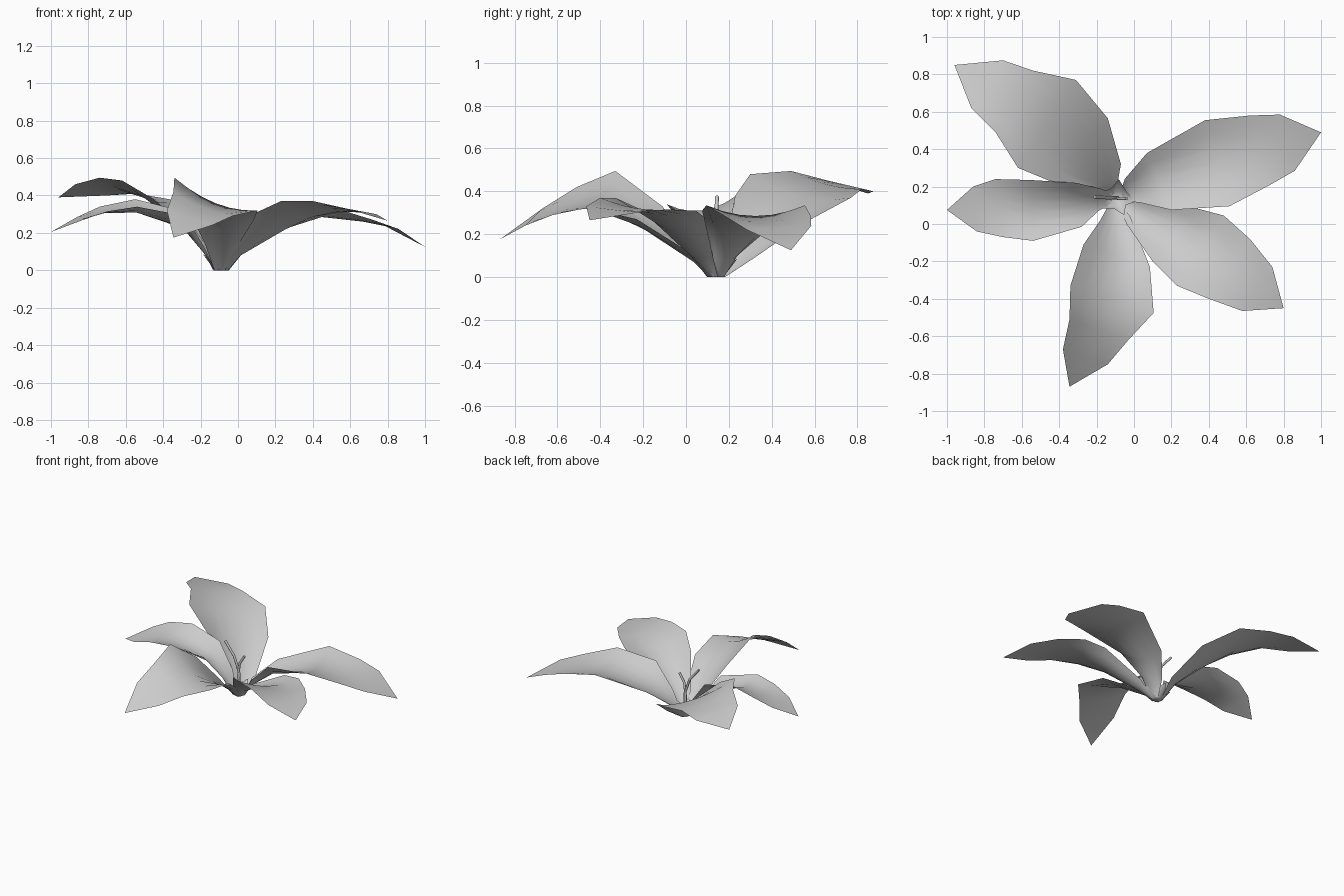
import bpy, math
from mathutils import Vector

CENTRE = Vector((-0.09, 0.14, 0))
SAG = (0.05, 0.08, 0.05, 0.02, 0.0)   # midrib depth below the edges, base to tip
SEG = 6


def add_mesh(name, verts, faces, smooth=True):
    me = bpy.data.meshes.new(name)
    me.from_pydata(verts, [], faces)
    for p in me.polygons:
        p.use_smooth = smooth
    ob = bpy.data.objects.new(name, me)
    bpy.context.collection.objects.link(ob)
    return ob


def petal(name, rows, tip):
    """Channelled sheet lofted between paired edge points, closing at a tip."""
    tip = Vector(tip)
    d = Vector((tip.x - CENTRE.x, tip.y - CENTRE.y, 0)).normalized()
    side = Vector((-d.y, d.x, 0))
    pairs = [(CENTRE + d * 0.03 + side * 0.03, CENTRE + d * 0.03 - side * 0.03)]
    pairs += [(Vector(r[:3]), Vector(r[3:])) for r in rows]
    verts, faces = [], []
    for (a, b), s in zip(pairs, (0,) + SAG):
        for i in range(SEG + 1):
            t = i / SEG
            p = a.lerp(b, t)
            p.z -= s * 4 * t * (1 - t)
            verts.append(p)
    w = SEG + 1
    for j in range(len(pairs) - 1):
        for i in range(SEG):
            k = j * w + i
            faces.append((k, k + w, k + w + 1, k + 1))
    last = (len(pairs) - 1) * w
    verts.append(tip)
    faces += [(last + i, len(verts) - 1, last + i + 1) for i in range(SEG)]
    return add_mesh(name, verts, faces)


# Five petals: each row is left edge xyz, right edge xyz
petal("petal_right_back", [
    (-0.05, 0.24, 0.10, 0.03, 0.115, 0.15),
    (0.07, 0.38, 0.22, 0.20, 0.075, 0.31),
    (0.38, 0.555, 0.335, 0.51, 0.095, 0.335),
    (0.62, 0.58, 0.29, 0.72, 0.205, 0.27),
    (0.78, 0.585, 0.24, 0.86, 0.285, 0.22)], (1.0, 0.49, 0.125))
petal("petal_right_front", [
    (0.04, 0.12, 0.12, -0.04, 0.0, 0.13),
    (0.33, 0.085, 0.28, 0.10, -0.20, 0.31),
    (0.48, 0.045, 0.31, 0.23, -0.33, 0.37),
    (0.62, -0.08, 0.315, 0.40, -0.40, 0.37),
    (0.74, -0.23, 0.30, 0.58, -0.465, 0.33)], (0.80, -0.45, 0.265))
petal("petal_front", [
    (-0.02, 0.04, 0.10, -0.18, 0.02, 0.15),
    (0.085, -0.23, 0.27, -0.27, -0.11, 0.33),
    (0.105, -0.475, 0.32, -0.34, -0.33, 0.495),
    (-0.03, -0.62, 0.29, -0.345, -0.51, 0.42),
    (-0.14, -0.75, 0.24, -0.38, -0.67, 0.32)], (-0.345, -0.87, 0.175))
petal("petal_left", [
    (-0.19, 0.07, 0.14, -0.18, 0.19, 0.15),
    (-0.28, -0.015, 0.29, -0.31, 0.22, 0.32),
    (-0.54, -0.09, 0.34, -0.55, 0.235, 0.38),
    (-0.70, -0.07, 0.315, -0.74, 0.24, 0.34),
    (-0.84, -0.04, 0.265, -0.86, 0.20, 0.285)], (-1.0, 0.075, 0.205))
petal("petal_back_left", [
    (-0.23, 0.19, 0.19, -0.07, 0.32, 0.09),
    (-0.45, 0.23, 0.38, -0.14, 0.565, 0.26),
    (-0.62, 0.30, 0.48, -0.31, 0.77, 0.37),
    (-0.74, 0.49, 0.495, -0.54, 0.82, 0.41),
    (-0.87, 0.62, 0.46, -0.70, 0.875, 0.40)], (-0.96, 0.85, 0.39))

# Small star-shaped cup filling the gaps between the petal bases
GAPS = [-12, -68, -145, 165, 85]
verts = []
for r, z in ((0.035, 0.0), (0.1, 0.085)):
    for k, g in enumerate(GAPS):
        nxt = (GAPS[(k + 1) % 5] - g) % 360 - 360
        for f, ang in ((1.0, g), (0.6, g + nxt / 2)):
            rr = r if z == 0 else r * f
            a = math.radians(ang)
            verts.append(CENTRE + Vector((rr * math.cos(a), rr * math.sin(a), z if f == 1 else z * 0.6)))
faces = [(i, (i + 1) % 10, 10 + (i + 1) % 10, 10 + i) for i in range(10)]
faces.append(tuple(range(9, -1, -1)))
add_mesh("base_cup", verts, faces)


# Curved stamens
def stamen(name, pts):
    cu = bpy.data.curves.new(name, 'CURVE')
    cu.dimensions = '3D'
    cu.bevel_depth = 0.009
    cu.bevel_resolution = 1
    cu.use_fill_caps = True
    sp = cu.splines.new('POLY')
    sp.points.add(len(pts) - 1)
    for p, c in zip(sp.points, pts):
        p.co = (*c, 1)
    bpy.context.collection.objects.link(bpy.data.objects.new(name, cu))


stamen("stamen_tall", [(-0.085, 0.14, 0.01), (-0.09, 0.14, 0.17), (-0.13, 0.14, 0.28), (-0.21, 0.145, 0.375)])
stamen("stamen_short", [(-0.095, 0.14, 0.01), (-0.095, 0.14, 0.15), (-0.08, 0.135, 0.24), (-0.04, 0.135, 0.305)])
